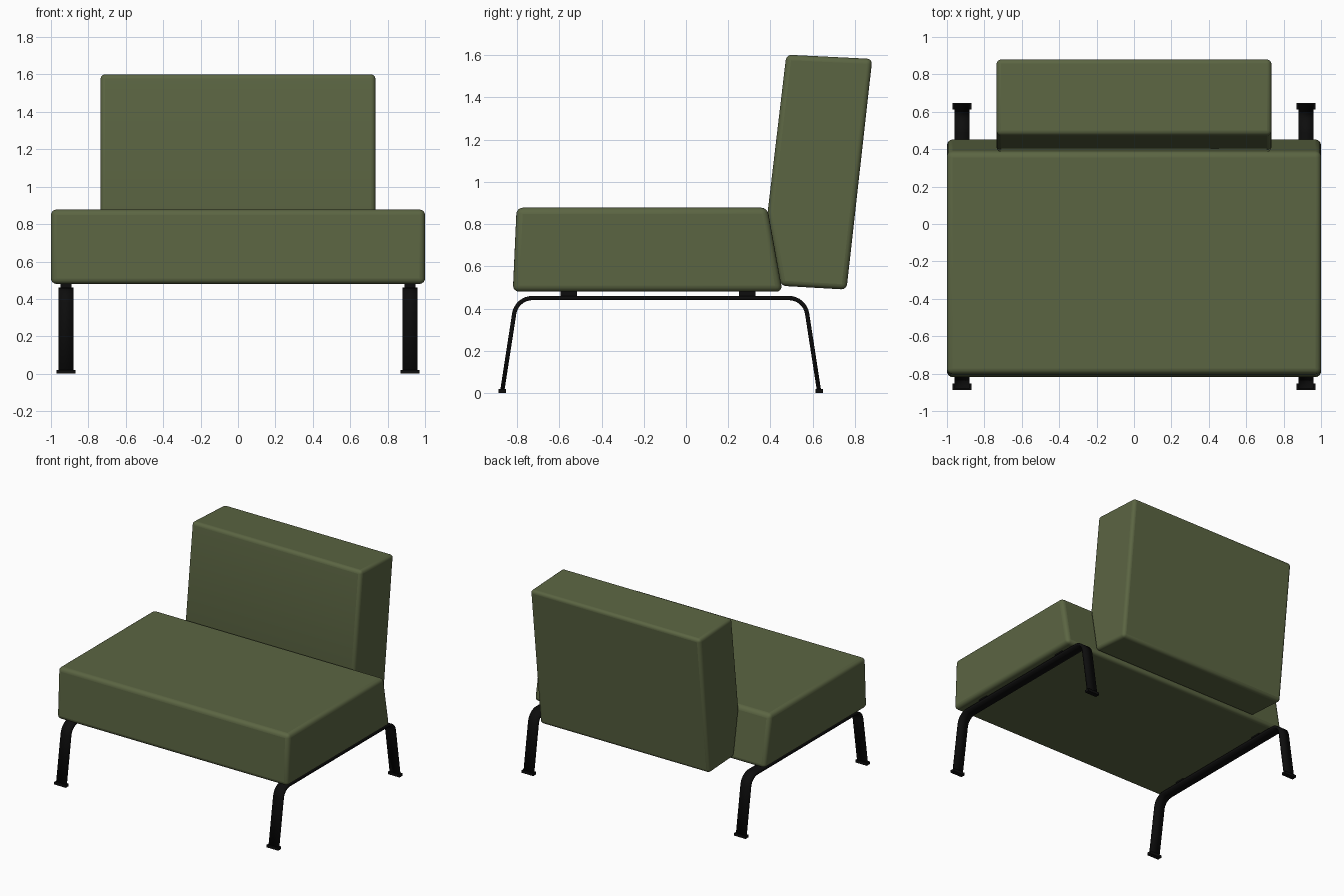
import bpy, bmesh
from mathutils import Vector

cube = bpy.data.objects.get("Cube")
if cube:
    bpy.data.objects.remove(cube, do_unlink=True)


def material(name, color, roughness):
    m = bpy.data.materials.new(name)
    m.use_nodes = True
    m.diffuse_color = (*color, 1)
    bsdf = m.node_tree.nodes["Principled BSDF"]
    bsdf.inputs["Base Color"].default_value = (*color, 1)
    bsdf.inputs["Roughness"].default_value = roughness
    return m


olive = material("olive fabric", (0.105, 0.13, 0.055), 0.8)
black = material("black metal", (0.004, 0.004, 0.004), 0.5)


def finish(name, bm, mat, bevel=0, segments=1, thickness=0):
    """Turn the bmesh into an object with its modifiers and shading."""
    mesh = bpy.data.meshes.new(name)
    bm.to_mesh(mesh)
    bm.free()
    mesh.materials.append(mat)
    obj = bpy.data.objects.new(name, mesh)
    bpy.context.collection.objects.link(obj)
    if thickness:
        solid = obj.modifiers.new("Thickness", 'SOLIDIFY')
        solid.thickness, solid.offset = thickness, 0
    if bevel:
        mod = obj.modifiers.new("Rounding", 'BEVEL')
        mod.width, mod.segments = bevel, segments
        mod.limit_method, mod.angle_limit = 'ANGLE', 0.6
    bpy.ops.object.select_all(action='DESELECT')
    obj.select_set(True)
    bpy.context.view_layer.objects.active = obj
    bpy.ops.object.shade_smooth_by_angle(angle=0.7)
    return obj


def prism(name, profile, x0, x1, mat, bevel, segments):
    """Extrude a side profile of (y, z) points across x."""
    bm = bmesh.new()
    face = bm.faces.new([bm.verts.new((x0, y, z)) for y, z in profile])
    new = bmesh.ops.extrude_face_region(bm, geom=[face])["geom"]
    bmesh.ops.translate(bm, vec=(x1 - x0, 0, 0),
                        verts=[v for v in new if isinstance(v, bmesh.types.BMVert)])
    bmesh.ops.recalc_face_normals(bm, faces=bm.faces)
    return finish(name, bm, mat, bevel, segments)


def box(name, x, y, z0, z1, wx, wy):
    profile = [(y - wy, z0), (y + wy, z0), (y + wy, z1), (y - wy, z1)]
    return prism(name, profile, x - wx, x + wx, black, 0, 1)


def rounded(points, reach, steps=8):
    """Round the inner corners of an open path."""
    pts = [Vector(p) for p in points]
    path = [pts[0]]
    for a, b, c in zip(pts, pts[1:], pts[2:]):
        p, q = b + (a - b).normalized() * reach, b + (c - b).normalized() * reach
        for i in range(steps + 1):
            t = i / steps
            # weighted blend that follows a near-circular arc
            w = 2 * t * (1 - t) * 0.76
            u, v = (1 - t) ** 2, t ** 2
            path.append((p * u + b * w + q * v) / (u + w + v))
    return path + [pts[-1]]


# Cushions
prism("seat_cushion", [(-0.82, 0.48), (0.457, 0.48), (0.385, 0.878), (-0.802, 0.878)],
      -1, 1, olive, 0.03, 4)
prism("back_cushion", [(0.448, 0.508), (0.76, 0.49), (0.882, 1.582), (0.475, 1.602),
                       (0.387, 0.86)], -0.735, 0.735, olive, 0.025, 4)

# Bent flat-bar legs, with spacers under the seat and feet
leg_path = rounded([(-0.87, 0.01), (-0.802, 0.45), (0.562, 0.45), (0.63, 0.01)], 0.075)
for side, s in (("left", 1), ("right", -1)):
    bm = bmesh.new()
    rows = [[bm.verts.new((s * 0.92 + dx, p.x, p.y)) for dx in (-0.04, 0.04)]
            for p in leg_path]
    for a, b in zip(rows, rows[1:]):
        bm.faces.new((a[0], a[1], b[1], b[0]))
    finish(f"{side}_leg_frame", bm, black, thickness=0.02)
    for end, spacer_y, foot_y in (("front", -0.555, -0.87), ("back", 0.29, 0.63)):
        box(f"{side}_{end}_spacer", s * 0.92, spacer_y, 0.45, 0.49, 0.03, 0.04)
        box(f"{side}_{end}_foot", s * 0.92, foot_y, 0, 0.02, 0.05, 0.018)
